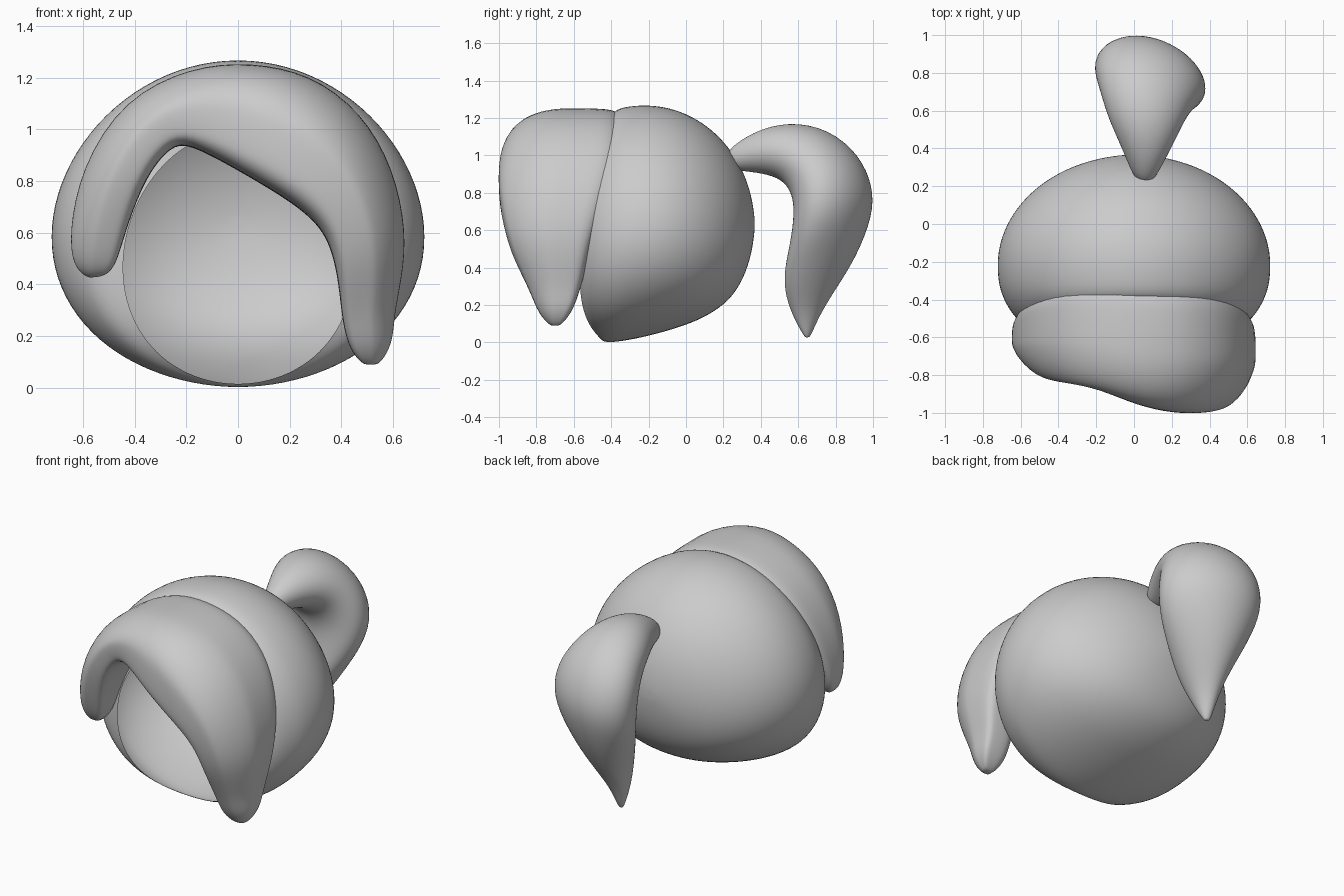
import bpy, bmesh
from math import sin, cos, pi, radians
from mathutils import Vector

if "Cube" in bpy.data.objects:
    bpy.data.objects.remove(bpy.data.objects["Cube"])

N = 24


def power(v, e):
    return (abs(v) ** e) * (1 if v >= 0 else -1)


def section(outer, inner, side, corners=(1, 1, 1, 1), bend=0, sag=0):
    """Closed ring through outer and inner points, side = half width vector.
    corners: roundness of outer-side, outer-opposite, inner-opposite, inner-side."""
    mid, a = (outer + inner) / 2, (outer - inner) / 2
    ring = []
    for i in range(N):
        t = 2 * pi * i / N
        e = corners[i * 4 // N]
        p = mid + a * power(sin(t), e) + side * power(cos(t), e)
        p.y += bend * sin(t) ** 4
        p.z -= sag * cos(t) ** 2
        ring.append(p)
    return ring


def loft(name, rings, cap_start=True, cap_end=True):
    bm = bmesh.new()
    loops = [[bm.verts.new(p) for p in r] for r in rings]
    for r, s in zip(loops, loops[1:]):
        for i in range(N):
            j = (i + 1) % N
            bm.faces.new((r[i], r[j], s[j], s[i]))
    for wanted, loop in ((cap_start, loops[0]), (cap_end, loops[-1])):
        if wanted:
            c = bm.verts.new(sum((v.co for v in loop), Vector()) / N)
            for i in range(N):
                bm.faces.new((loop[i], loop[(i + 1) % N], c))
    bmesh.ops.recalc_face_normals(bm, faces=bm.faces)
    me = bpy.data.meshes.new(name)
    bm.to_mesh(me)
    bm.free()
    for p in me.polygons:
        p.use_smooth = True
    ob = bpy.data.objects.new(name, me)
    bpy.context.collection.objects.link(ob)
    mod = ob.modifiers.new("smooth", 'SUBSURF')
    mod.levels = mod.render_levels = 2
    return ob


# Rounded hair shell, open at the face with an inward-turned rim
rings = []
bottoms = (0.59, 0.47, 0.34, 0.235, 0.165, 0.11, 0.07, 0.035, 0.008, -0.004)
for deg, bottom in zip((4, 14, 26, 38, 50, 62, 74, 86, 98, 107), bottoms):
    s, y = sin(radians(deg)), -0.22 + 0.588 * cos(radians(deg))
    rings.append(section(Vector((0, y, 0.63 + 0.65 * s)), Vector((0, y, bottom)),
                         Vector((0.735 * s, 0, 0)), sag=0.07 * s))
for y, rx, top, bottom, bend in ((-0.50, 0.64, 1.17, -0.003, 0.08),
                                 (-0.555, 0.555, 1.09, 0.003, 0.115),
                                 (-0.57, 0.45, 1.0, 0.01, 0.125)):
    rings.append(section(Vector((0, y, top)), Vector((0, y, bottom)),
                         Vector((rx, 0, 0)), bend=bend, sag=0.04))
loft("hair_shell", rings, cap_end=False)

# Swept fringe: outer x, z, inner x, z, back y, front y
fringe = [
    (-0.585, 0.425, -0.53, 0.43, -0.60, -0.65),
    (-0.64, 0.47, -0.475, 0.455, -0.55, -0.70),
    (-0.655, 0.60, -0.435, 0.61, -0.50, -0.76),
    (-0.61, 0.85, -0.355, 0.82, -0.41, -0.825),
    (-0.445, 1.12, -0.26, 0.935, -0.35, -0.845),
    (-0.18, 1.245, -0.19, 0.945, -0.32, -0.875),
    (0.05, 1.262, 0.00, 0.84, -0.32, -0.965),
    (0.28, 1.218, 0.17, 0.74, -0.33, -1.005),
    (0.48, 1.07, 0.28, 0.66, -0.35, -1.005),
    (0.605, 0.85, 0.345, 0.58, -0.41, -0.985),
    (0.655, 0.60, 0.38, 0.46, -0.50, -0.945),
    (0.635, 0.42, 0.395, 0.34, -0.54, -0.88),
    (0.605, 0.28, 0.405, 0.25, -0.57, -0.83),
    (0.60, 0.17, 0.43, 0.15, -0.61, -0.79),
    (0.55, 0.09, 0.48, 0.09, -0.67, -0.73),
]
rings = []
for ox, oz, ix, iz, back, front in fringe:
    y = (back + front) / 2
    front_round = 0.85 + 0.4 * min(1, abs(ox) / 0.6)
    rings.append(section(Vector((ox, y, oz)), Vector((ix, y, iz)),
                         Vector((0, (back - front) / 2, 0)),
                         (0.4, front_round, 0.4, 0.7)))
loft("fringe", rings)

# Curled ponytail: outer y, z, inner y, z, centre x, half width
tail = [
    (0.22, 1.03, 0.24, 0.92, 0.05, 0.05),
    (0.36, 1.13, 0.38, 0.91, 0.055, 0.115),
    (0.55, 1.185, 0.50, 0.88, 0.05, 0.19),
    (0.76, 1.145, 0.56, 0.82, 0.06, 0.24),
    (0.92, 1.01, 0.585, 0.74, 0.08, 0.29),
    (0.995, 0.84, 0.58, 0.64, 0.09, 0.30),
    (0.995, 0.68, 0.56, 0.52, 0.08, 0.27),
    (0.91, 0.46, 0.53, 0.40, 0.06, 0.19),
    (0.81, 0.30, 0.525, 0.28, 0.04, 0.12),
    (0.72, 0.16, 0.565, 0.15, 0.01, 0.06),
    (0.665, 0.03, 0.635, 0.025, 0.0, 0.02),
]
rings = [section(Vector((x, oy, oz)), Vector((x, iy, iz)), Vector((w, -0.2 * w, 0)))
         for oy, oz, iy, iz, x, w in tail]
loft("ponytail", rings)
